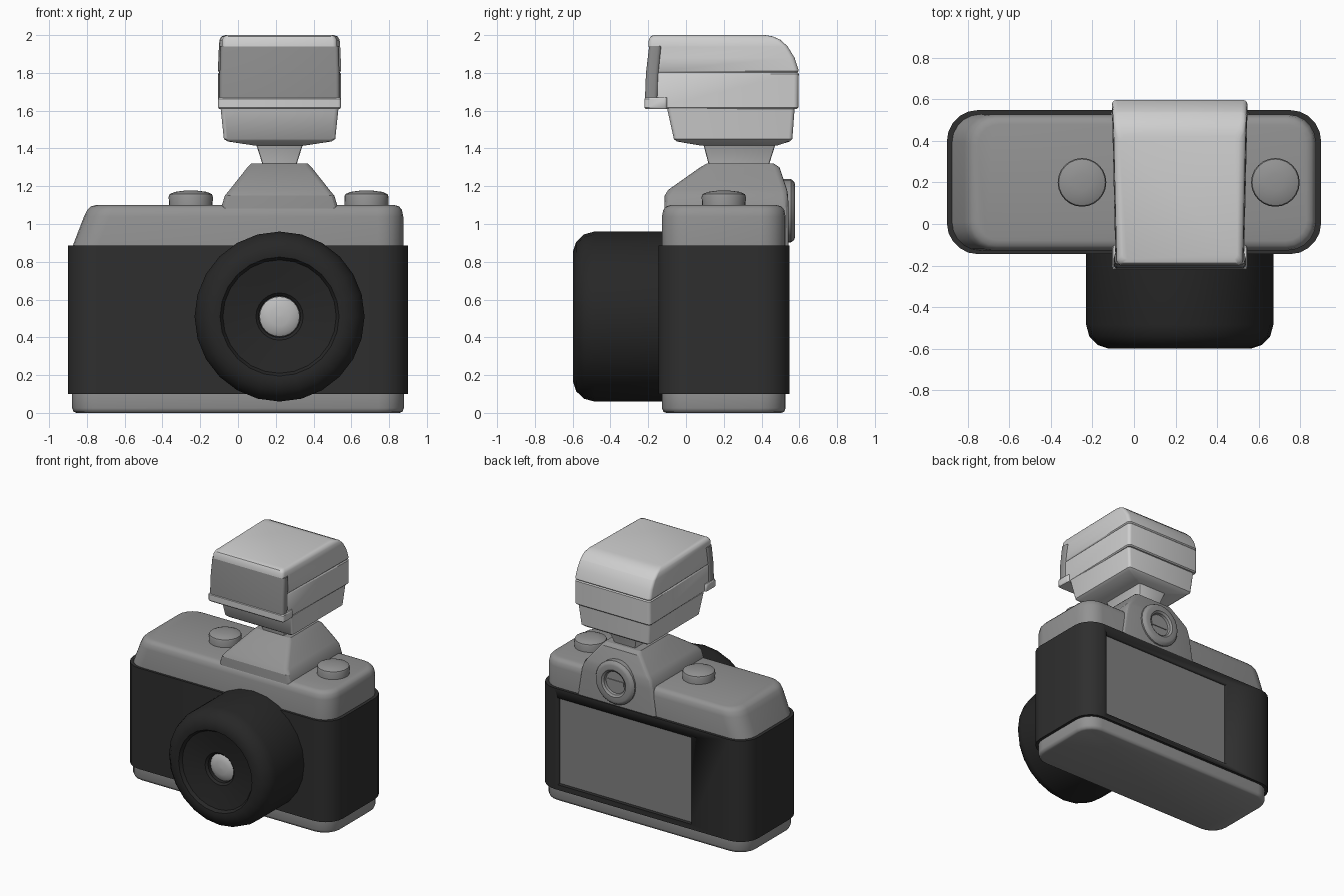
import bpy, bmesh, math
from mathutils import Vector

if "Cube" in bpy.data.objects:
    bpy.data.objects.remove(bpy.data.objects["Cube"])


def material(name, value):
    m = bpy.data.materials.new(name)
    m.use_nodes = True
    colour = (value, value, value, 1)
    m.diffuse_color = colour
    m.node_tree.nodes["Principled BSDF"].inputs["Base Color"].default_value = colour
    return m


BLACK = material("body black", 0.028)
LENS = material("lens black", 0.02)
GREY = material("metal grey", 0.29)
SCREEN = material("screen grey", 0.22)
LIGHT = material("flash light grey", 0.62)
WINDOW = material("flash window grey", 0.27)
GLASS = material("glass pale grey", 0.5)
CX = 0.22  # shared centre of lens, viewfinder and flash


def finish(name, bm, mat, angle=35):
    bmesh.ops.recalc_face_normals(bm, faces=bm.faces)
    mesh = bpy.data.meshes.new(name)
    bm.to_mesh(mesh)
    bm.free()
    mesh.materials.append(mat)
    ob = bpy.data.objects.new(name, mesh)
    bpy.context.collection.objects.link(ob)
    bpy.ops.object.select_all(action="DESELECT")
    ob.select_set(True)
    bpy.context.view_layer.objects.active = ob
    bpy.ops.object.shade_smooth_by_angle(angle=math.radians(angle))
    return ob


def skin(bm, rings):
    for a, b in zip(rings, rings[1:]):
        for i in range(len(a)):
            j = (i + 1) % len(a)
            bm.faces.new((a[i], a[j], b[j], b[i]))
    bm.faces.new(rings[0])
    bm.faces.new(rings[-1])


def loft(name, sections, mat, steps=5, taper=0, angle=35):
    """Stack rounded rectangles given as (z, x0, x1, y0, y1, radius)."""
    bm = bmesh.new()
    rings = []
    for z, x0, x1, y0, y1, r in sections:
        ring = []
        corners = ((x1 - r, y1 - r), (x0 + r, y1 - r), (x0 + r, y0 + r), (x1 - r, y0 + r))
        for k, (cx, cy) in enumerate(corners):
            for s in range(steps + 1):
                a = math.pi / 2 * (k + s / steps)
                x, y = cx + r * math.cos(a), cy + r * math.sin(a)
                x = CX + (x - CX) * (1 - taper * (0.6 - y))
                ring.append(bm.verts.new((x, y, z)))
        rings.append(ring)
    skin(bm, rings)
    return finish(name, bm, mat, angle)


def turned(name, profile, mat, centre, axis="y", sides=24):
    """Revolve (radius, distance) points around an axis through centre."""
    bm = bmesh.new()
    rings = []
    for r, d in profile:
        ring = []
        for i in range(sides):
            a = 2 * math.pi * i / sides
            u, v = r * math.cos(a), r * math.sin(a)
            offset = (u, d, v) if axis == "y" else (u, v, d)
            ring.append(bm.verts.new(Vector(centre) + Vector(offset)))
        rings.append(ring)
    skin(bm, rings)
    return finish(name, bm, mat)


def box(name, x0, x1, y0, y1, z0, z1, mat):
    bm = bmesh.new()
    bmesh.ops.create_cube(bm, size=1)
    for v in bm.verts:
        v.co = ((x0 + x1) / 2 + v.co.x * (x1 - x0),
                (y0 + y1) / 2 + v.co.y * (y1 - y0),
                (z0 + z1) / 2 + v.co.z * (z1 - z0))
    return finish(name, bm, mat)


# Main body with a recessed rear screen
body = loft("body", [(z, -0.9, 0.9, -0.145, 0.548, 0.15) for z in (0.1, 0.885)], BLACK)
cutter = box("screen_cutter", -0.43, 0.72, 0.515, 0.7, 0.14, 0.815, BLACK)
cutter.hide_render = True
cut = body.modifiers.new("screen recess", "BOOLEAN")
cut.operation = "DIFFERENCE"
cut.object = cutter
bpy.context.view_layer.objects.active = body
bpy.ops.object.modifier_apply(modifier=cut.name)
bpy.data.objects.remove(cutter)
box("rear_screen", -0.43, 0.72, 0.512, 0.519, 0.14, 0.815, SCREEN)

# Metal base and top cover
loft("base_plate", [
    (0.0, -0.855, 0.855, -0.105, 0.505, 0.12),
    (0.006, -0.87, 0.87, -0.12, 0.52, 0.13),
    (0.025, -0.878, 0.878, -0.127, 0.527, 0.135),
    (0.1, -0.878, 0.878, -0.127, 0.527, 0.135)], GREY, angle=50)
loft("top_cover", [
    (0.885, -0.875, 0.875, -0.127, 0.527, 0.135),
    (1.04, -0.815, 0.875, -0.127, 0.527, 0.135),
    (1.075, -0.798, 0.868, -0.12, 0.52, 0.13),
    (1.093, -0.78, 0.853, -0.105, 0.505, 0.12),
    (1.1, -0.75, 0.83, -0.08, 0.48, 0.1)], GREY, angle=50)

# Viewfinder hump
loft("viewfinder_hump", [
    (0.887, CX - 0.335, CX + 0.335, -0.115, 0.543, 0.02),
    (1.09, CX - 0.308, CX + 0.308, -0.115, 0.543, 0.03),
    (1.15, CX - 0.29, CX + 0.29, -0.113, 0.54, 0.03),
    (1.18, CX - 0.265, CX + 0.265, -0.095, 0.535, 0.03),
    (1.3, CX - 0.17, CX + 0.17, 0.075, 0.495, 0.03),
    (1.32, CX - 0.15, CX + 0.15, 0.11, 0.465, 0.02)], GREY, steps=3, angle=25)

# Eyepiece on the back
turned("eyepiece", [(0.168, 0.5), (0.168, 0.555), (0.155, 0.572), (0.14, 0.577),
                    (0.105, 0.577), (0.09, 0.565), (0.085, 0.547), (0.001, 0.547)],
       GREY, (CX, 0, 1.07))
box("eyepiece_bar", CX - 0.07, CX + 0.07, 0.545, 0.553, 1.055, 1.085, GREY)

# Control knobs
for side, x in (("right", -0.25), ("left", 0.68)):
    turned(side + "_knob", [(0.115, 1.08), (0.117, 1.145), (0.112, 1.158),
                            (0.085, 1.17), (0.04, 1.176), (0.001, 1.177)],
           GREY, (x, 0.2, 0), "z")

# Lens barrel and front glass
turned("lens_barrel", [(0.45, -0.1), (0.45, -0.485), (0.435, -0.54), (0.395, -0.582),
                       (0.345, -0.598), (0.315, -0.594), (0.3, -0.57), (0.2, -0.55),
                       (0.125, -0.54), (0.11, -0.525), (0.11, -0.47), (0.001, -0.47)],
       LENS, (CX, 0, 0.51))
turned("lens_glass", [(0.108, -0.465), (0.106, -0.5), (0.09, -0.512), (0.05, -0.522),
                      (0.001, -0.525)], GLASS, (CX, 0, 0.51))

# Flash: foot, lower housing, middle band, lip, top cover, window
loft("flash_foot", [
    (1.315, CX - 0.09, CX + 0.09, 0.12, 0.44, 0.01),
    (1.41, CX - 0.12, CX + 0.12, 0.095, 0.47, 0.01),
    (1.44, CX - 0.14, CX + 0.14, 0.08, 0.48, 0.01)], LIGHT, steps=2)
loft("flash_lower_housing", [
    (1.415, CX - 0.13, CX + 0.13, 0.08, 0.48, 0.01),
    (1.437, CX - 0.275, CX + 0.275, -0.05, 0.55, 0.015),
    (1.45, CX - 0.295, CX + 0.295, -0.064, 0.563, 0.02),
    (1.612, CX - 0.312, CX + 0.312, -0.1, 0.575, 0.02)], LIGHT, steps=3)
W = 0.327
loft("flash_middle_band", [
    (1.61, CX - W + 0.008, CX + W - 0.008, -0.17, 0.587, 0.02),
    (1.618, CX - W, CX + W, -0.17, 0.595, 0.025),
    (1.795, CX - W, CX + W, -0.17, 0.597, 0.025),
    (1.803, CX - W + 0.007, CX + W - 0.007, -0.17, 0.59, 0.02)], LIGHT, steps=3, taper=0.07)
loft("flash_lip", [
    (1.61, CX - 0.32, CX + 0.32, -0.215, -0.1, 0.015),
    (1.617, CX - 0.325, CX + 0.325, -0.22, -0.1, 0.015),
    (1.663, CX - 0.325, CX + 0.325, -0.22, -0.1, 0.015),
    (1.67, CX - 0.32, CX + 0.32, -0.215, -0.1, 0.015)], LIGHT, steps=3)
loft("flash_top_cover", [
    (1.803, CX - W + 0.007, CX + W - 0.007, -0.16, 0.59, 0.02),
    (1.811, CX - W, CX + W, -0.16, 0.597, 0.025),
    (1.88, CX - W + 0.002, CX + W - 0.002, -0.15, 0.575, 0.025),
    (1.94, CX - W + 0.004, CX + W - 0.004, -0.14, 0.538, 0.025),
    (1.941, CX - W + 0.004, CX + W - 0.004, -0.2, 0.537, 0.025),
    (1.975, CX - W + 0.006, CX + W - 0.006, -0.197, 0.5, 0.025),
    (1.993, CX - W + 0.016, CX + W - 0.016, -0.188, 0.46, 0.025),
    (2.0, CX - W + 0.035, CX + W - 0.035, -0.17, 0.42, 0.025)],
    LIGHT, steps=3, taper=0.07, angle=40)
loft("flash_window", [
    (1.668, CX - 0.318, CX + 0.318, -0.217, -0.15, 0.02),
    (1.8, CX - 0.317, CX + 0.317, -0.212, -0.143, 0.02),
    (1.942, CX - 0.313, CX + 0.313, -0.195, -0.13, 0.02)], WINDOW, steps=3)
